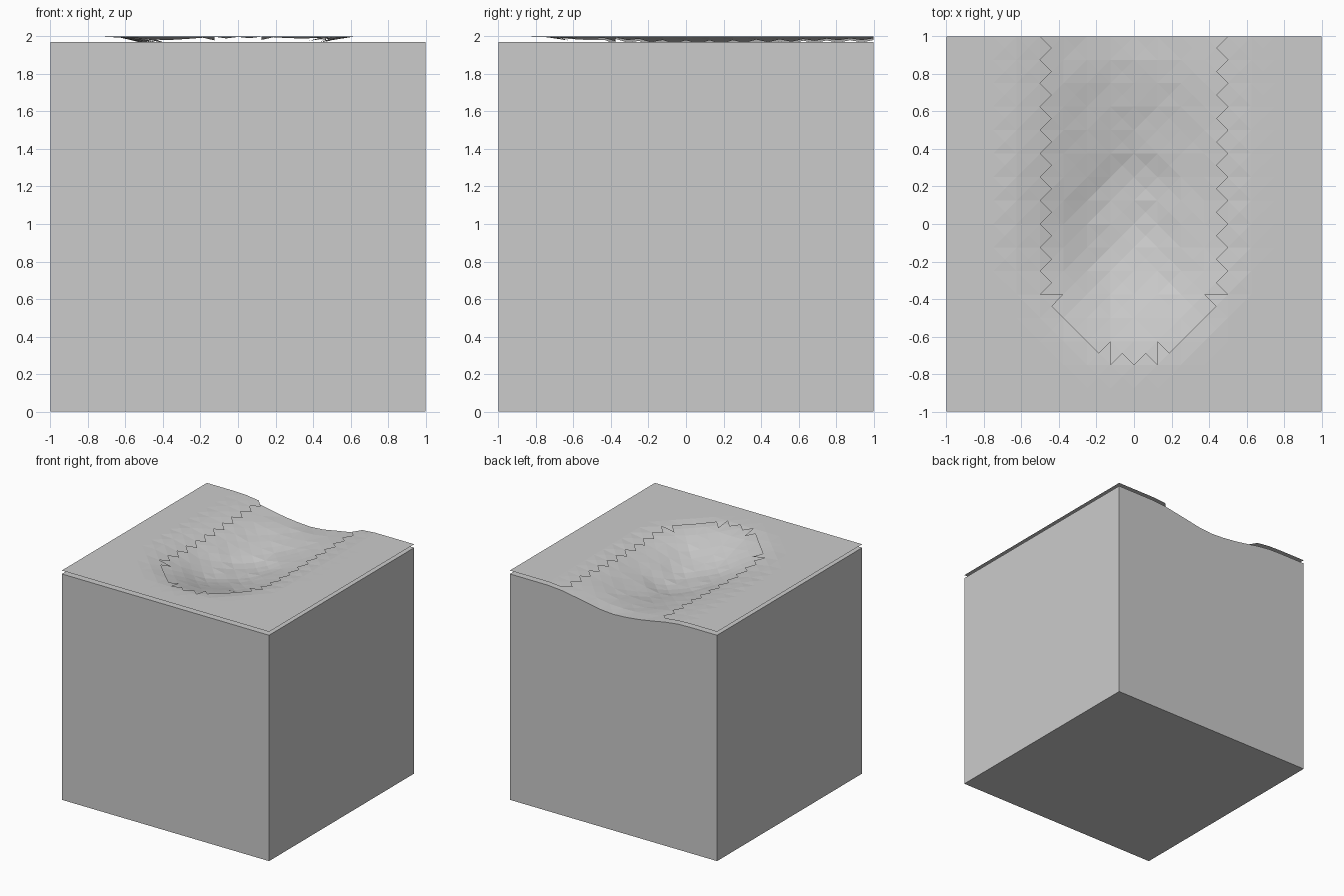
import bpy
import bmesh
import math
from mathutils import Vector, noise

if "Cube" in bpy.data.objects:
    bpy.data.objects.remove(bpy.data.objects["Cube"])

TOP = 1.97      # level of the ground block
GAP = 0.03      # the thin surface layer floats this far above it
CELLS = 16


def smooth(t):
    t = max(0.0, min(1.0, t))
    return t * t * (3 - 2 * t)


def dip(x, y):
    """Depth of the hollow: rounded at the front, running out at the back."""
    fy = max(0.0, -0.02 - y) / 0.8
    r = math.hypot((x + 0.03) / 0.68, fy)
    depth = 0.16 - 0.075 * smooth((y - 0.1) / 0.8)
    d = depth * smooth(1 - r)
    rough = noise.noise(Vector((x * 5, y * 5, 0.3)))
    return d * (1 + 0.12 * rough)


def in_channel(x, y):
    """True where the surface layer is worn away."""
    return math.hypot(x / 0.46, min(0.0, y + 0.25) / 0.45) < 1


def terrain(level):
    """Grid of poked quads pressed down by the hollow."""
    bm = bmesh.new()
    bmesh.ops.create_grid(bm, x_segments=CELLS, y_segments=CELLS, size=1)
    bmesh.ops.poke(bm, faces=bm.faces[:])
    for v in bm.verts:
        v.co.z = level - dip(v.co.x, v.co.y)
    return bm


def finish(bm, name):
    mesh = bpy.data.meshes.new(name)
    bm.to_mesh(mesh)
    bm.free()
    obj = bpy.data.objects.new(name, mesh)
    bpy.context.collection.objects.link(obj)
    return obj


# Ground block: hollowed top, straight walls, flat base
bm = terrain(TOP)
rim = [e for e in bm.edges if e.is_boundary]
ext = bmesh.ops.extrude_edge_only(bm, edges=rim)["geom"]
for g in ext:
    if isinstance(g, bmesh.types.BMVert):
        g.co.z = 0
bmesh.ops.holes_fill(bm, edges=[e for e in bm.edges if e.is_boundary], sides=0)
bmesh.ops.recalc_face_normals(bm, faces=bm.faces[:])
finish(bm, "ground_block")

# Surface layer: open sheet with a zigzag edge around the hollow
bm = terrain(TOP + GAP)
worn = [f for f in bm.faces if in_channel(*f.calc_center_median().xy)]
bmesh.ops.delete(bm, geom=worn, context='FACES')
finish(bm, "surface_layer")
